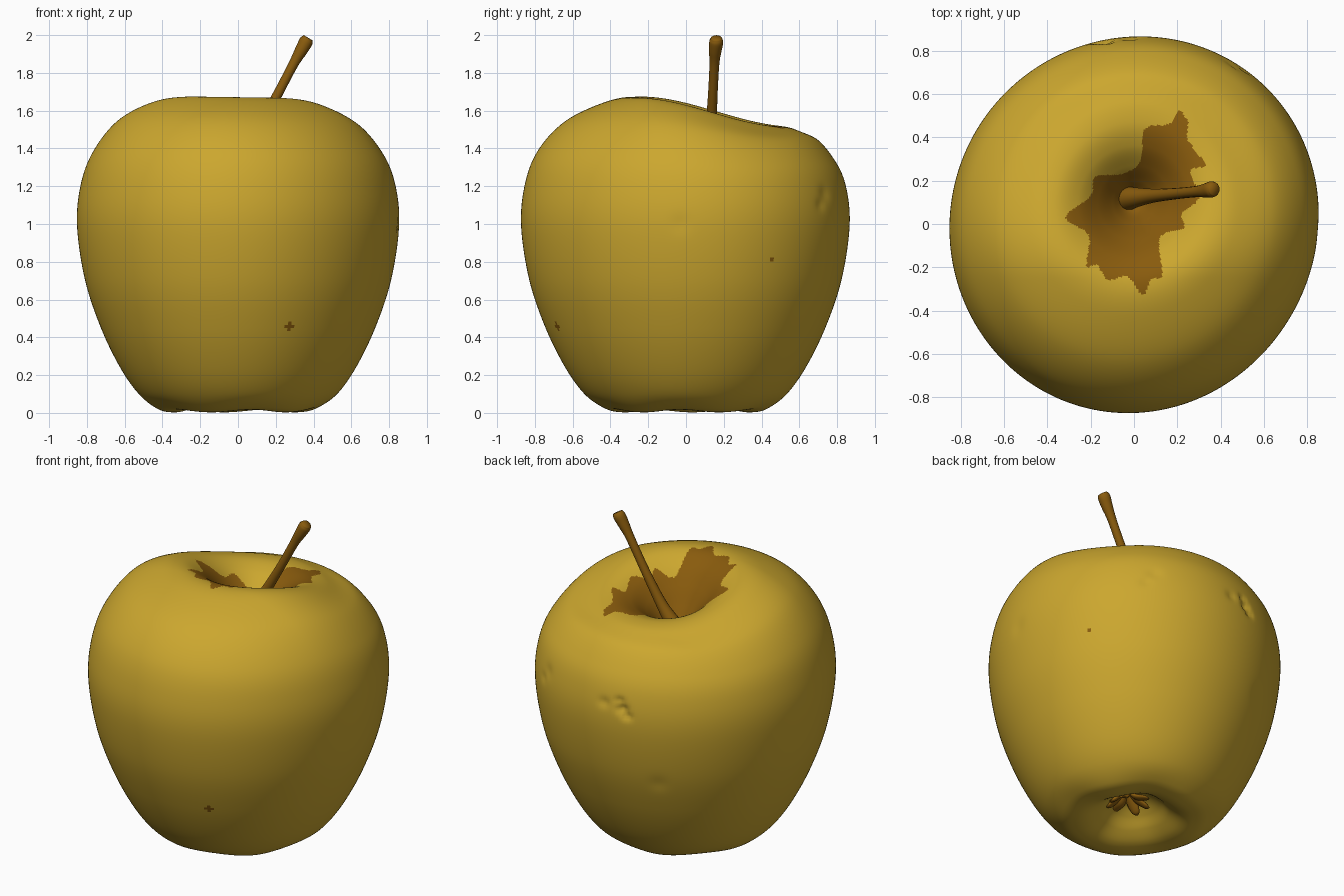
import bpy, bmesh, math, random
from mathutils import Vector

if "Cube" in bpy.data.objects:
    bpy.data.objects.remove(bpy.data.objects["Cube"])

random.seed(4)
SEG = 240


def material(name, rgb):
    m = bpy.data.materials.new(name)
    m.diffuse_color = (*rgb, 1)
    m.use_nodes = True
    m.node_tree.nodes["Principled BSDF"].inputs["Base Color"].default_value = m.diffuse_color
    return m


GOLD = material("golden_skin", (0.60, 0.385, 0.028))
BROWN = material("russet_brown", (0.25, 0.105, 0.004))


def smoothstep(a, b, v):
    t = min(1, max(0, (v - a) / (b - a)))
    return t * t * (3 - 2 * t)


def spline(pts, n):
    """Catmull-Rom samples through points of any dimension."""
    p = [Vector(q) for q in pts]
    p = [2 * p[0] - p[1]] + p + [2 * p[-1] - p[-2]]
    out = []
    for i in range(1, len(p) - 2):
        a, b, c, d = p[i - 1:i + 3]
        for k in range(n):
            t = k / n
            out.append(0.5 * (2 * b + (c - a) * t + (2 * a - 5 * b + 4 * c - d) * t ** 2
                              + (3 * b - a - 3 * c + d) * t ** 3))
    return out + [p[-2]]


def loft(bm, rings):
    """Skin closed rings of points and cap both ends with a fan."""
    vs = [[bm.verts.new(p) for p in r] for r in rings]
    n = len(vs[0])
    for a, b in zip(vs, vs[1:]):
        for j in range(n):
            k = (j + 1) % n
            bm.faces.new((a[j], a[k], b[k], b[j]))
    for ring, flip in ((vs[0], True), (vs[-1], False)):
        c = bm.verts.new(sum((v.co for v in ring), Vector()) / n)
        for j in range(n):
            f = (ring[j], ring[(j + 1) % n], c)
            bm.faces.new(f[::-1] if flip else f)


def finish(bm, name, mats):
    bmesh.ops.recalc_face_normals(bm, faces=bm.faces)
    me = bpy.data.meshes.new(name)
    bm.to_mesh(me)
    bm.free()
    for m in mats:
        me.materials.append(m)
    me.shade_smooth()
    ob = bpy.data.objects.new(name, me)
    bpy.context.collection.objects.link(ob)
    return ob


def tube(bm, path, n=16, flat=1.0):
    """Round tube along (x, y, z, radius) points; flat squashes it vertically."""
    s = spline(path, 5)
    rings = []
    for i, q in enumerate(s):
        c = Vector(q[:3])
        t = (Vector(s[min(i + 1, len(s) - 1)][:3]) - Vector(s[max(i - 1, 0)][:3])).normalized()
        u = t.cross(Vector((0, 0, 1))).normalized()
        w = t.cross(u) * flat
        rings.append([c + q[3] * (u * math.cos(2 * math.pi * j / n) + w * math.sin(2 * math.pi * j / n))
                      for j in range(n)])
    loft(bm, rings)


# Apple body: profile from the calyx hollow, up the side, into the stem hollow
PROFILE = [(0.004, 0.18), (0.08, 0.165), (0.15, 0.12), (0.21, 0.065), (0.28, 0.022), (0.35, 0.01),
           (0.43, 0.027), (0.53, 0.1), (0.63, 0.24), (0.733, 0.45), (0.817, 0.7), (0.86, 0.98),
           (0.845, 1.19), (0.785, 1.37), (0.66, 1.545), (0.5, 1.648), (0.37, 1.67), (0.26, 1.625),
           (0.17, 1.54), (0.1, 1.45), (0.05, 1.385), (0.004, 1.365)]

# Small dents on the back and sides: centre, radius, depth
DENTS = [((-0.14, 0.85, 1.12), 0.028, 0.03), ((-0.12, 0.85, 1.17), 0.022, 0.02),
         ((-0.17, 0.84, 1.08), 0.022, 0.02), ((-0.02, 0.87, 1.14), 0.03, 0.014),
         ((0.5, 0.7, 1.1), 0.03, 0.01), ((0.46, 0.73, 1.16), 0.04, 0.008),
         ((-0.33, 0.76, 0.64), 0.05, 0.008), ((0.85, -0.03, 1.0), 0.05, 0.005)]


def body_point(r, z, a):
    r *= 1 - 0.01 * math.cos(2 * a) + 0.017 * math.sin(2 * a) + 0.004 * math.sin(3 * a)
    x, y = r * math.cos(a), r * math.sin(a)
    if z > 0.9:
        # hollow sits towards the back, where the rim dips
        high = smoothstep(1.0, 1.4, z)
        y += 0.1 * high * smoothstep(0.82, 0.42, r)
        z -= high * smoothstep(0.95, 0.47, r) * (0.155 * smoothstep(-0.25, 0.55, y) + 0.015 * x)
    else:
        # faint lobes around the base
        z += 0.007 * math.cos(5 * a + 0.5) * smoothstep(0.1, 0.28, r) * smoothstep(0.55, 0.4, r)
    p = Vector((x, y, z))
    for c, rad, depth in DENTS:
        d2 = (p - Vector(c)).length_squared
        if d2 < 9 * rad * rad:
            p -= Vector((p.x, p.y, 0)).normalized() * depth * math.exp(-d2 / rad ** 2)
    return p


bm = bmesh.new()
loft(bm, [[body_point(q[0], q[1], 2 * math.pi * j / SEG) for j in range(SEG)]
          for q in spline(PROFILE, 14)])

# Ragged russet patch around the stem, as seen from above
PATCH = [(0.21, 0.53), (0.25, 0.47), (0.25, 0.39), (0.33, 0.27), (0.26, 0.25), (0.3, 0.12),
         (0.22, 0.05), (0.23, -0.02), (0.12, -0.06), (0.13, -0.24), (0.08, -0.25), (0.04, -0.33),
         (-0.03, -0.24), (-0.12, -0.26), (-0.17, -0.19), (-0.22, -0.19), (-0.21, -0.05), (-0.32, 0.03),
         (-0.2, 0.13), (-0.18, 0.22), (-0.06, 0.23), (0.03, 0.29), (0.05, 0.44), (0.16, 0.46)]
OUTLINE = spline(PATCH + PATCH[:1], 4)


def in_patch(x, y):
    inside = False
    for (x1, y1), (x2, y2) in zip(OUTLINE, OUTLINE[1:]):
        if (y1 > y) != (y2 > y) and x < x1 + (y - y1) * (x2 - x1) / (y2 - y1):
            inside = not inside
    return inside


# tiny brown spots on the skin: centre, radius
SPOTS = [((0.265, -0.66, 0.46), 0.024), ((0.73, 0.46, 0.815), 0.014)]
spot_at = [(min((f.calc_center_median() for f in bm.faces), key=lambda c: (c - Vector(s)).length), r)
           for s, r in SPOTS]
for f in bm.faces:
    c = f.calc_center_median()
    if (c.z > 1.2 and in_patch(c.x, c.y)) or any((c - s).length < r for s, r in spot_at):
        f.material_index = 1
finish(bm, "apple_body", [GOLD, BROWN])

# Stem: wide foot, thin middle, flared tip
bm = bmesh.new()
tube(bm, [(-0.05, 0.11, 1.26, 0.065), (-0.015, 0.12, 1.33, 0.052), (0.08, 0.13, 1.46, 0.033),
          (0.19, 0.14, 1.65, 0.026), (0.29, 0.15, 1.84, 0.026), (0.335, 0.155, 1.92, 0.034),
          (0.36, 0.16, 1.965, 0.037), (0.372, 0.16, 1.985, 0.028)])
finish(bm, "stem", [BROWN])

# Dried calyx: ring of withered sepals in the lower hollow
bm = bmesh.new()
for i in range(7):
    a = 2 * math.pi * i / 7 + random.uniform(-0.25, 0.25)
    tip, drop = random.uniform(0.09, 0.13), random.uniform(0.1, 0.14)
    tube(bm, [(0.03 + r * math.cos(a), -0.03 + r * math.sin(a), z, w) for r, z, w in
              ((0.02, 0.19, 0.025), (0.06, 0.15, 0.036), (tip, drop, 0.026), (tip + 0.02, drop - 0.01, 0.006))],
         n=8, flat=0.4)
finish(bm, "calyx", [BROWN])
